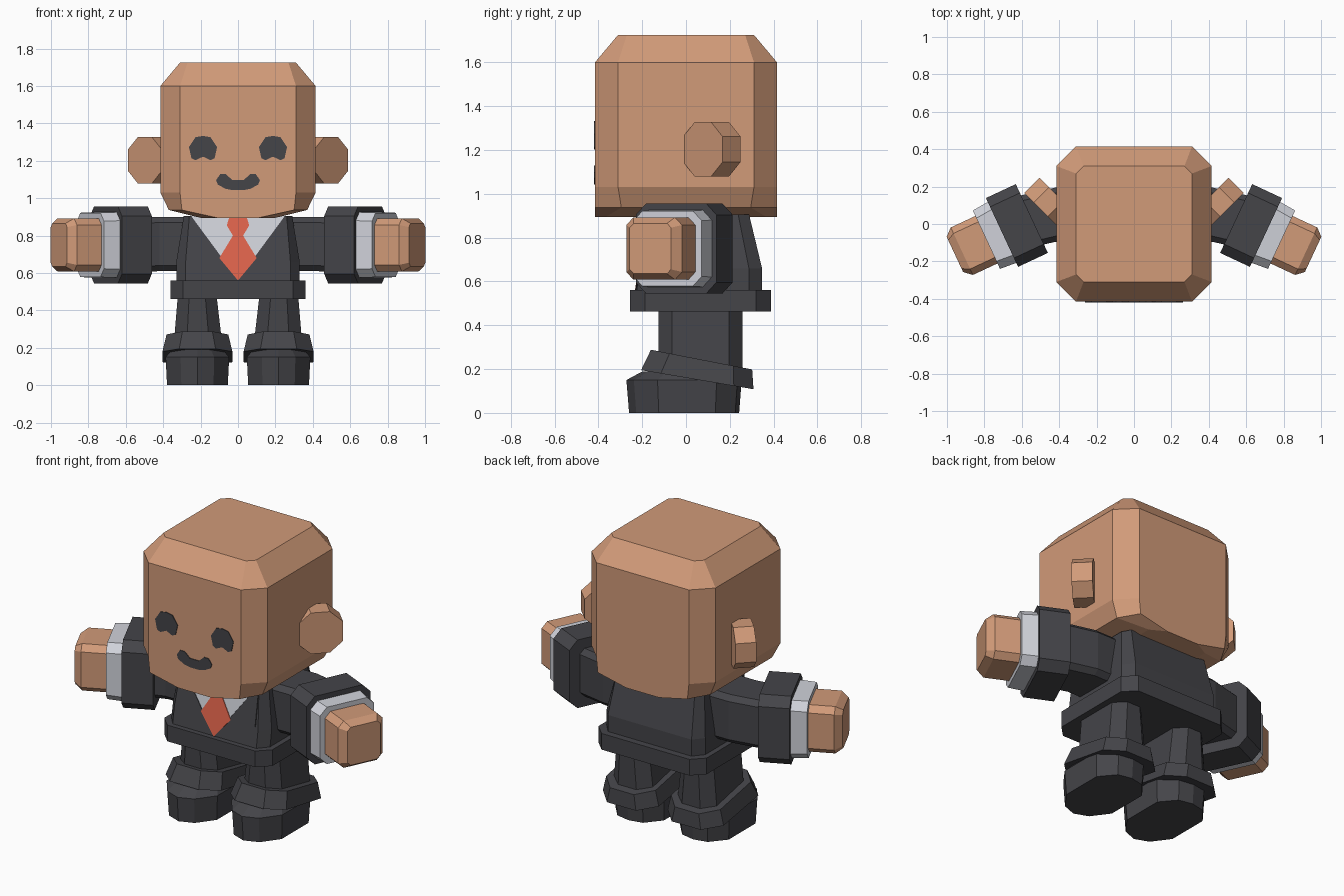
import bpy, bmesh, math
from mathutils import Vector

cube = bpy.data.objects.get("Cube")
if cube:
    bpy.data.objects.remove(cube, do_unlink=True)


def material(name, rgb):
    m = bpy.data.materials.new(name)
    m.use_nodes = True
    m.diffuse_color = (*rgb, 1)
    bsdf = next(n for n in m.node_tree.nodes if n.type == 'BSDF_PRINCIPLED')
    bsdf.inputs["Base Color"].default_value = (*rgb, 1)
    return m


SKIN = material("skin", (0.64, 0.325, 0.19))
DARK = material("charcoal", (0.058, 0.058, 0.066))
WHITE = material("shirt_white", (0.63, 0.645, 0.70))
RED = material("tie_red", (0.73, 0.125, 0.07))


def loft(name, rings, mat, side=1):
    """Closed solid through rings of equal point count; side=-1 mirrors x."""
    bm = bmesh.new()
    loops = [[bm.verts.new((p[0] * side, p[1], p[2])) for p in r] for r in rings]
    n = len(loops[0])
    for a, b in zip(loops, loops[1:]):
        for i in range(n):
            j = (i + 1) % n
            bm.faces.new((a[i], a[j], b[j], b[i]))
    bm.faces.new(loops[0])
    bm.faces.new(loops[-1])
    bmesh.ops.recalc_face_normals(bm, faces=bm.faces)
    me = bpy.data.meshes.new(name)
    bm.to_mesh(me)
    bm.free()
    me.materials.append(mat)
    ob = bpy.data.objects.new(name, me)
    bpy.context.collection.objects.link(ob)
    return ob


def octagon(x0, x1, y0, y1, cx, cy):
    """Rectangle with cut corners."""
    return [(x0 + cx, y0), (x1 - cx, y0), (x1, y0 + cy), (x1, y1 - cy),
            (x1 - cx, y1), (x0 + cx, y1), (x0, y1 - cy), (x0, y0 + cy)]


def level(z, *args):
    return [(x, y, z) for x, y in octagon(*args)]


def plate(name, pts, front, thick, mat, side=1):
    """Thin plate in the xz plane; front(z) gives the surface y."""
    loft(name, [[(x, front(z) + 0.01, z) for x, z in pts],
                [(x, front(z) - thick, z) for x, z in pts]], mat, side)


# Head: cut-corner block, bevelled crown, shallow keel-like underside
loft("head", [
    level(0.895, -.2, .2, -.415, .415, .09, .05),
    level(0.937, -.37, .37, -.415, .415, .07, .12),
    level(1.03, -.415, .415, -.415, .415, .105, .105),
    level(1.60, -.415, .415, -.415, .415, .105, .105),
    level(1.725, -.31, .31, -.31, .31, .04, .04)], SKIN)

# Mouth
half = [(.03, 1.097), (.065, 1.128), (.095, 1.128), (.117, 1.097),
        (.108, 1.072), (.065, 1.05), (.03, 1.043)]
face_y = lambda z: -.415
plate("mouth", half + [(-x, z) for x, z in reversed(half)], face_y, .004, DARK)

# Torso and jacket hem
chest_y = lambda z: -.225 + (z - .56) * .16
loft("torso", [
    level(.55, -.33, .33, chest_y(.55), .347, .05, .06),
    level(.66, -.33, .33, chest_y(.66), .347, .05, .06),
    level(.905, -.29, .29, chest_y(.905), .288, .03, .05)], DARK)
loft("jacket_hem", [level(z, -.362, .362, -.256, .388, .068, .068)
                    for z in (.462, .56)], DARK)

# Shirt front and tie
plate("shirt_front", [(-.25, .904), (0, .565), (.25, .904)], chest_y, .004, WHITE)
tie = [(.045, .904), (.06, .855), (.027, .80), (.1, .68)]
plate("tie", tie + [(0, .56)] + [(-x, z) for x, z in reversed(tie)],
      chest_y, .008, RED)

# Arm axis beyond the elbow swings 25 degrees forward
ang = math.radians(25)
AXIS = Vector((math.cos(ang), -math.sin(ang), 0))
ACROSS = Vector((math.sin(ang), math.cos(ang), 0))
CENTRE = Vector((.626, -.008, .75))


def section(t, w, h, c):
    """Cut-corner section across the forearm axis."""
    return [CENTRE + AXIS * t + ACROSS * a + Vector((0, 0, b))
            for a, b in octagon(-w, w, -h, h, c, c)]


def slanted(hx, y0, z0, y1, z1, c):
    """Octagon around the leg whose height runs from z0 (front) to z1 (back)."""
    return [(x, y, z0 + (z1 - z0) * (y - y0) / (y1 - y0))
            for x, y in octagon(.217 - hx, .217 + hx, y0, y1, c, c)]


def sole(z, s, y_shift=0.0):
    pts = [(0, -.272), (.09, -.238), (.17, -.13), (.17, .14), (.09, .235), (0, .254),
           (-.09, .235), (-.17, .14), (-.17, -.13), (-.09, -.238)]
    return [(.217 + x * s, y * s + y_shift, z) for x, y in pts]


for side, tag in ((1, "left"), (-1, "right")):
    # Eye and lapel
    eye = [(-.075, 1.273), (-.04, 1.326), (0, 1.333), (.04, 1.326), (.075, 1.273),
           (.062, 1.214), (.04, 1.203), (0, 1.222), (-.04, 1.203), (-.062, 1.214)]
    plate(tag + "_eye", [(x + .187, z) for x, z in eye], face_y, .004, DARK, side)
    plate(tag + "_lapel", [(.25, .904), (.262, .904), (.262, .68), (0, .56)],
          chest_y, .006, DARK, side)

    # Ear: octagonal disc turned 45 degrees
    mid, k = Vector((.457, .118, 1.203)), math.sqrt(.5)
    loft(tag + "_ear", [
        [mid + Vector((k, -k, 0)) * d + Vector((k, k, 0)) * a + Vector((0, 0, b))
         for a, b in octagon(-.126, .126, -.124, .124, .073, .065)]
        for d in (-.058, .058)], SKIN, side)

    # Sleeve, cuffs and hand
    sleeve_in = [(.2, .05 + a, .755 + b)
                 for a, b in octagon(-.145, .145, -.145, .145, .03, .03)]
    sleeve_mid = [(.42, p[1], p[2]) for p in sleeve_in]
    loft(tag + "_sleeve", [sleeve_in, sleeve_mid, section(-.05, .145, .145, .03)],
         DARK, side)
    loft(tag + "_jacket_cuff", [section(t, .203, .206, .052) for t in (-.088, .088)],
         DARK, side)
    loft(tag + "_shirt_cuff", [section(.06, .182, .176, .045),
                               section(.18, .172, .172, .045)], WHITE, side)
    loft(tag + "_hand", [section(.15, .14, .142, .035), section(.325, .14, .142, .035),
                         section(.366, .104, .115, .02)], SKIN, side)

    # Leg, flared trouser cuff and shoe
    loft(tag + "_leg", [
        level(.2, .082, .345, -.125, .257, .07, .06),
        level(.5, .117, .32, -.125, .257, .06, .06)], DARK, side)
    loft(tag + "_trouser_cuff", [
        slanted(.187, -.205, .195, .308, .108, .09),
        slanted(.165, -.16, .288, .302, .198, .085)], DARK, side)
    loft(tag + "_shoe", [sole(0, .955), sole(.15, 1.0), sole(.19, .8, .02)],
         DARK, side)
